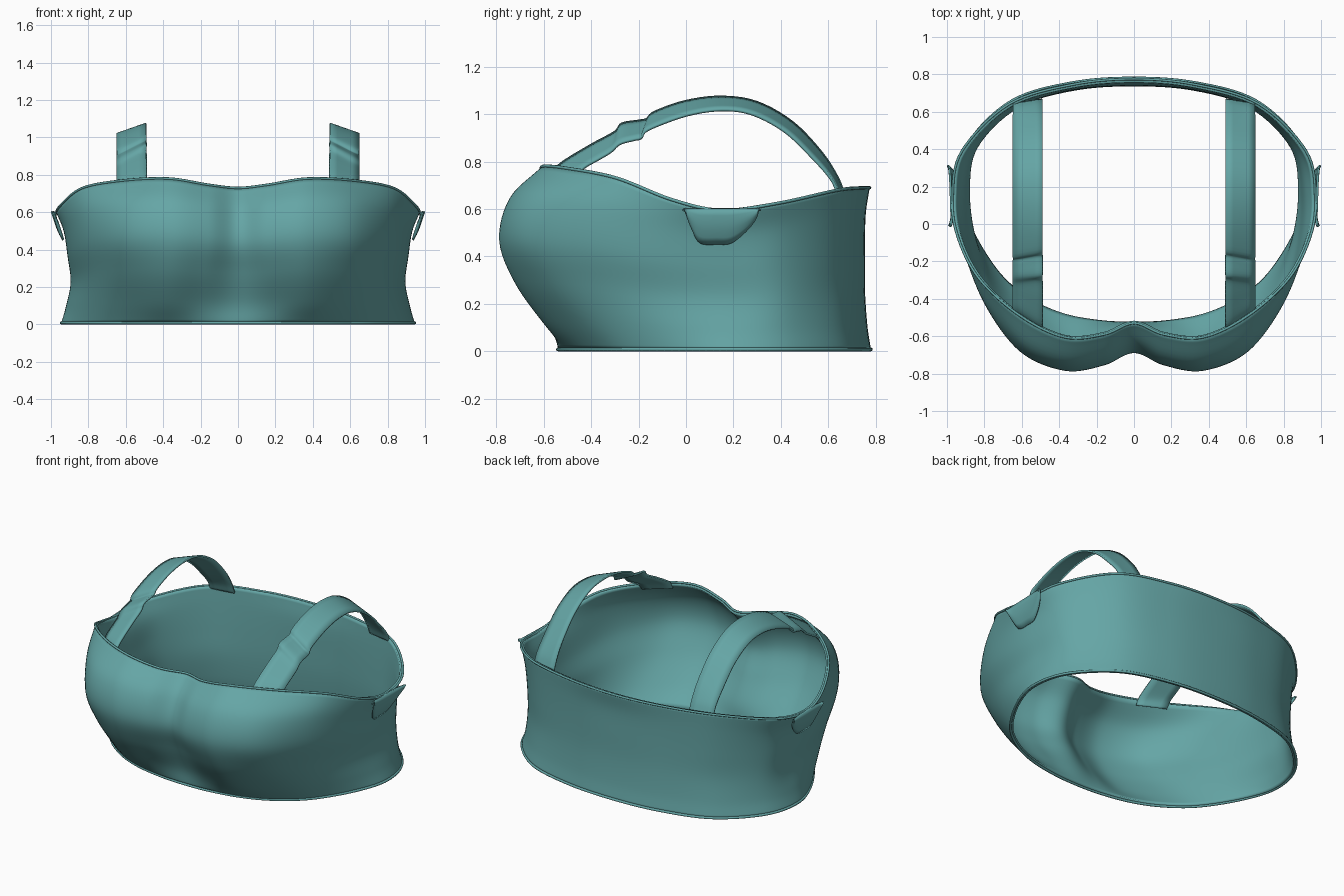
import bpy, math
from mathutils import Vector

if "Cube" in bpy.data.objects:
    bpy.data.objects.remove(bpy.data.objects["Cube"])


def spline(pts, steps, closed=False):
    """Smooth curve passing through every point."""
    p = [Vector(q) for q in pts]
    n = len(p)
    if not closed:
        p = [p[0] * 2 - p[1]] + p + [p[-1] * 2 - p[-2]]
    out = []
    for i in range(n if closed else n - 1):
        a, b, c, d = ([p[(i + k) % n] for k in (-1, 0, 1, 2)] if closed
                      else p[i:i + 4])
        for s in range(steps):
            t = s / steps
            out.append(0.5 * (2 * b + (c - a) * t + (2 * a - 5 * b + 4 * c - d) * t * t
                              + (3 * b - a - 3 * c + d) * t ** 3))
    if not closed:
        out.append(p[-2])
    return out


fabric = bpy.data.materials.new("teal_fabric")
fabric.diffuse_color = (0.13, 0.38, 0.38, 1)
fabric.use_nodes = True
fabric.node_tree.nodes["Principled BSDF"].inputs["Base Color"].default_value = fabric.diffuse_color


def sheet(name, rows, thickness, closed=False, mirror=False, offset=-1):
    """Cloth surface through rows of points, given a thickness."""
    n = len(rows[0])
    verts = [v for r in rows for v in r]
    faces = []
    for j in range(len(rows) - 1):
        for i in range(n if closed else n - 1):
            k = (i + 1) % n
            faces.append((j * n + i, j * n + k, (j + 1) * n + k, (j + 1) * n + i))
    me = bpy.data.meshes.new(name)
    me.from_pydata(verts, [], faces)
    me.materials.append(fabric)
    ob = bpy.data.objects.new(name, me)
    bpy.context.collection.objects.link(ob)
    mod = ob.modifiers.new("thickness", 'SOLIDIFY')
    mod.thickness, mod.offset = thickness, offset
    if mirror:
        ob.modifiers.new("mirror", 'MIRROR').use_mirror_merge = False
    bpy.context.view_layer.objects.active = ob
    ob.select_set(True)
    bpy.ops.object.shade_smooth_by_angle(angle=math.radians(40))
    ob.select_set(False)
    return ob


def hem(name, pts, radius):
    """Thin rolled edge along a closed loop."""
    cu = bpy.data.curves.new(name, 'CURVE')
    cu.dimensions = '3D'
    cu.bevel_depth, cu.bevel_resolution = radius, 2
    sp = cu.splines.new('POLY')
    sp.points.add(len(pts) - 1)
    for q, v in zip(sp.points, pts):
        q.co = (*v, 1)
    sp.use_cyclic_u = True
    cu.materials.append(fabric)
    bpy.context.collection.objects.link(bpy.data.objects.new(name, cu))


# Body: half outlines (x, y) from front centre to back centre, bottom to top
outlines = [
    [(0, -.54), (.18, -.53), (.38, -.49), (.56, -.41), (.73, -.27), (.88, -.03),
     (.945, .2), (.88, .44), (.65, .66), (.33, .755), (0, .78)],
    [(0, -.56), (.18, -.585), (.38, -.60), (.58, -.49), (.74, -.32), (.87, -.06),
     (.92, .2), (.86, .43), (.64, .645), (.33, .74), (0, .765)],
    [(0, -.63), (.18, -.69), (.38, -.72), (.60, -.60), (.76, -.38), (.86, -.1),
     (.895, .18), (.85, .42), (.63, .635), (.33, .73), (0, .755)],
    [(0, -.69), (.16, -.755), (.37, -.785), (.61, -.68), (.79, -.43), (.885, -.14),
     (.91, .16), (.86, .41), (.64, .635), (.33, .73), (0, .755)],
    [(0, -.64), (.16, -.715), (.37, -.74), (.61, -.64), (.81, -.40), (.91, -.12),
     (.93, .15), (.875, .41), (.65, .64), (.33, .735), (0, .758)],
    [(0, -.53), (.16, -.59), (.37, -.605), (.61, -.49), (.83, -.29), (.945, -.06),
     (.97, .15), (.92, .39), (.67, .64), (.33, .745), (0, .775)],
]
levels = [0, .15, .37, .6, .83, 1]
rim_z = [.73, .747, .78, .77, .73, .64, .595, .625, .68, .69, .69]
rings = []
for line, f in zip(outlines, levels):
    half = [(x, y, .008 + (z - .008) * f) for (x, y), z in zip(line, rim_z)]
    rings.append(spline(half + [(-x, y, z) for x, y, z in half[-2:0:-1]], 8, True))
columns = [spline(col, 6) for col in zip(*rings)]
rows = list(zip(*columns))
sheet("body_band", rows, .018, closed=True)
hem("bottom_hem", [v * 1 for v in rows[0]], .008)
hem("top_hem", [v * 1 for v in rows[-1]], .007)

# Shoulder straps: inner and outer edge (y, z), with a step at the overlap
inner = [(-.565, .74), (-.53, .79), (-.4, .87), (-.3, .925), (-.27, .96), (-.2, .972),
         (-.165, .98), (-.13, 1.01), (0, 1.055), (.15, 1.073), (.3, 1.05),
         (.45, .965), (.57, .84), (.635, .74), (.665, .67)]
outer = [(-.47, .73), (-.43, .775), (-.37, .81), (-.32, .84), (-.28, .875), (-.22, .892),
         (-.19, .90), (-.16, .935), (0, .995), (.15, 1.018), (.28, 1.0),
         (.42, .925), (.54, .81), (.61, .73), (.64, .67)]
edge_a = spline([(.49, y, z) for y, z in inner], 5)
edge_b = spline([(.647, y, z) for y, z in outer], 5)
strap = [[a.lerp(b, k / 4) for a, b in zip(edge_a, edge_b)] for k in range(5)]
sheet("shoulder_straps", strap, .012, mirror=True, offset=0)

# Folded flap hanging below each armhole
lower = [(-.01, .60), (.025, .51), (.06, .455), (.13, .45), (.19, .455), (.25, .50),
         (.295, .555), (.31, .60)]
bottom = spline([(.94 + (z - .45) * .3, y, z) for y, z in lower], 4)
top = [Vector((.978 + .015 * i / (len(bottom) - 1), b.y, .603))
       for i, b in enumerate(bottom)]
flap = [[b.lerp(t, k / 5) + Vector((.012 * math.sin(math.pi * k / 5), 0, 0))
         for b, t in zip(bottom, top)] for k in range(6)]
sheet("armhole_flaps", flap, .012, mirror=True)
